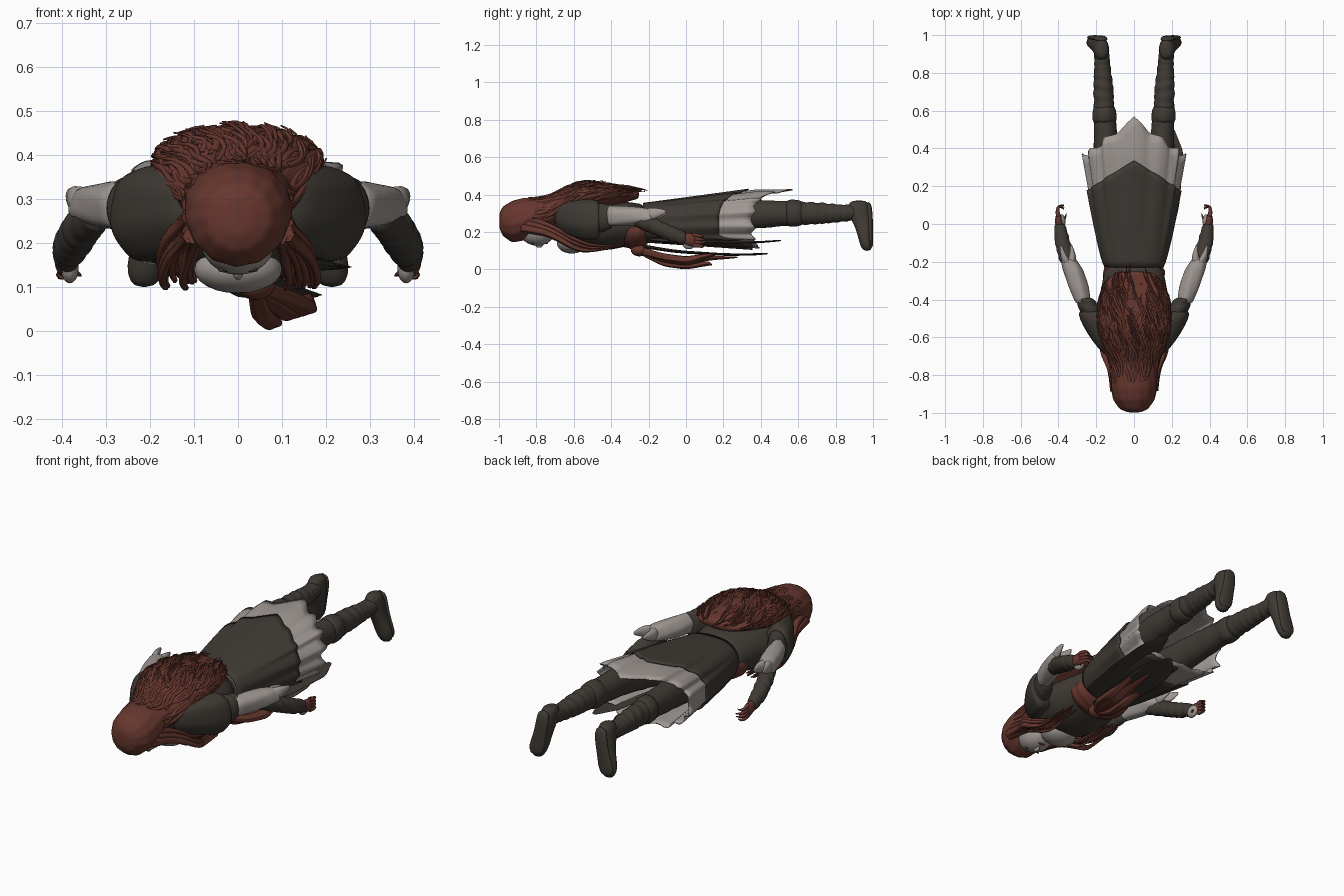
import bpy, bmesh, math, random
from math import sin, cos, pi

if "Cube" in bpy.data.objects:
    bpy.data.objects.remove(bpy.data.objects["Cube"])
random.seed(4)


def material(name, rgb):
    m = bpy.data.materials.new(name)
    m.use_nodes = True
    m.diffuse_color = (*rgb, 1)
    m.node_tree.nodes["Principled BSDF"].inputs["Base Color"].default_value = (*rgb, 1)
    return m


DARK = material("dark cloth", (0.05, 0.042, 0.034))
PALE = material("pale linen", (0.35, 0.315, 0.295))
RED = material("auburn red", (0.135, 0.038, 0.027))
SIDES = (("left", 1), ("right", -1))


def finish(name, bm, mat, sub=1, thick=0):
    bmesh.ops.recalc_face_normals(bm, faces=bm.faces)
    me = bpy.data.meshes.new(name)
    bm.to_mesh(me)
    bm.free()
    me.materials.append(mat)
    ob = bpy.data.objects.new(name, me)
    bpy.context.collection.objects.link(ob)
    for p in me.polygons:
        p.use_smooth = True
    if thick:
        ob.modifiers.new("thickness", "SOLIDIFY").thickness = thick
    if sub:
        ob.modifiers.new("smooth", "SUBSURF").levels = sub
        ob.modifiers["smooth"].render_levels = sub


def grid_faces(bm, rows):
    for a, b in zip(rows, rows[1:]):
        for i in range(len(a)):
            k = (i + 1) % len(a)
            bm.faces.new((a[i], a[k], b[k], b[i]))


def densify(rings, n):
    out = []
    for j in range(n + 1):
        t = j / n * (len(rings) - 1)
        i = min(int(t), len(rings) - 2)
        out.append([p + (q - p) * (t - i) for p, q in zip(rings[i], rings[i + 1])])
    return out


def loft(name, mat, rings, s=1, axis="y", n=16, steps=0, wrinkle=0, lobes=0, fold=0):
    """Rings are (x, y, z, half width, half depth), crossing the given axis."""
    if steps:
        rings = densify(rings, steps)
    bm, rows = bmesh.new(), []
    for j, (x, y, z, ra, rb) in enumerate(rings):
        row = []
        for i in range(n):
            a = 2 * pi * i / n
            k = 1 + wrinkle * cos(j * pi * .75 + 1.5 * sin(a + j * .4)) + fold * cos(lobes * a + j * .4)
            u, v = ra * k * sin(a), rb * k * cos(a)
            co = (x + u, y, z + v) if axis == "y" else (x + u, y + v, z)
            row.append(bm.verts.new((s * co[0], co[1], co[2])))
        rows.append(row)
    grid_faces(bm, rows)
    bm.faces.new(rows[0])
    bm.faces.new(rows[-1])
    finish(name, bm, mat)


def ball(name, mat, loc, size):
    bm = bmesh.new()
    bmesh.ops.create_uvsphere(bm, u_segments=20, v_segments=12, radius=1)
    for v in bm.verts:
        v.co = [c + d * e for c, d, e in zip(loc, v.co, size)]
    finish(name, bm, mat, 0)


def strands(name, mat, paths, radius):
    cu = bpy.data.curves.new(name, "CURVE")
    cu.dimensions = "3D"
    cu.bevel_depth, cu.bevel_resolution, cu.resolution_u = radius, 1, 3
    cu.use_fill_caps = True
    for path in paths:
        sp = cu.splines.new("NURBS")
        sp.points.add(len(path) - 1)
        sp.use_endpoint_u, sp.order_u = True, 3
        for i, (p, co) in enumerate(zip(sp.points, path)):
            p.co = (*co, 1)
            p.radius = 1.1 - 0.9 * i / (len(path) - 1)
    cu.materials.append(mat)
    bpy.context.collection.objects.link(bpy.data.objects.new(name, cu))


def span(y, w, top, low):
    return (0, y, (top + low) / 2, w, (top - low) / 2)


# Torso, neckline and face
loft("bodice", DARK, [span(-.74, .05, .3, .2), span(-.68, .12, .36, .18), span(-.62, .18, .38, .13),
     span(-.5, .2, .38, .1), span(-.4, .19, .37, .1), span(-.3, .165, .36, .13), span(-.19, .155, .35, .14)], n=24)
ball("neckline", PALE, (0, -.61, .14), (.1, .08, .055))
ball("neck", PALE, (0, -.7, .23), (.05, .08, .06))
ball("face", PALE, (0, -.795, .205), (.085, .095, .078))
ball("nose", PALE, (0, -.785, .132), (.012, .022, .016))
for side, s in SIDES:
    ball(side + "_eye", DARK, (s * .032, -.82, .139), (.014, .007, .006))
ball("mouth", RED, (0, -.745, .141), (.022, .006, .005))

# Hair: crown and long mane along the back
HAIR = [span(-.998, .03, .3, .22), span(-.98, .075, .335, .18), span(-.93, .11, .367, .145), span(-.87, .122, .383, .155),
        span(-.8, .122, .385, .2), span(-.73, .125, .395, .21), span(-.65, .165, .435, .25), span(-.55, .19, .468, .29),
        span(-.42, .185, .458, .33), span(-.32, .155, .44, .36), span(-.25, .1, .425, .38)]
loft("hair_mane", RED, HAIR, n=40, steps=30, lobes=13, fold=.025)


def hair_point(y, a, lift):
    for p, q in zip(HAIR, HAIR[1:]):
        if y <= q[1] or q is HAIR[-1]:
            f = (y - p[1]) / (q[1] - p[1])
            r = [u + (v - u) * min(f, 1.3) for u, v in zip(p, q)]
            return (sin(a) * (max(r[3], .1) + lift), y, r[2] + cos(a) * (max(r[4], .01) + lift))


locks = []
for i in range(150):
    a, y, ph = random.uniform(-1.75, 1.75), random.uniform(-.84, -.48), random.uniform(0, 6)
    end = min(y + random.uniform(.2, .36), -.2 - .06 * abs(a))
    locks.append([hair_point(y + (end - y) * k / 8, a + .12 * sin(k * 1.3 + ph), -.006 + .0026 * k * (1 + sin(k + ph)) / 2)
                  for k in range(9)])
strands("hair_strands", RED, locks, .0095)

# Locks falling from the temples in front of the shoulders
front = []
for side, s in SIDES:
    for i in range(16):
        d, e = random.uniform(-.03, .045), random.uniform(-.03, .03)
        front.append([(s * (.1 + d / 4), -.86 + e, .24 + e), (s * (.108 + d / 3), -.77, .225 + e),
                      (s * (.125 + d), -.69, .19 + e), (s * (.14 + d), -.6, .135 + e),
                      (s * (.125 + d), -.5 + e, .105 + e / 2), (s * (.13 + d), -.38 + 2 * e, .12 + e / 2)])
strands("front_locks", RED, front, .016)

# Arms: shoulder cape, under sleeve, linen sleeve, wrapped forearm and hand
for side, s in SIDES:
    loft(side + "_shoulder_cape", DARK, [(.1, -.71, .29, .04, .06), (.135, -.65, .28, .065, .09), (.18, -.57, .27, .075, .105),
         (.212, -.5, .265, .078, .11), (.22, -.465, .265, .076, .105), (.22, -.46, .265, .05, .07)], s, n=24, lobes=6, fold=.03)
    loft(side + "_under_sleeve", DARK, [(.2, -.52, .27, .06, .085), (.235, -.45, .275, .06, .08),
         (.262, -.39, .285, .045, .062)], s, steps=9, wrinkle=.05)
    loft(side + "_linen_sleeve", PALE, [(.265, -.43, .285, .04, .055), (.295, -.33, .285, .055, .055),
         (.325, -.24, .285, .055, .05), (.35, -.18, .28, .04, .045)], s, steps=9, lobes=5, fold=.07)
    for tip, x, z in (("outer", .385, .31), ("inner", .33, .3)):
        loft(f"{side}_{tip}_cuff_point", PALE, [(.34, -.23, .285, .04, .045), (x - .01, -.17, z - .01, .018, .035),
             (x + .005, -.1, z, .004, .008)], s, n=10)
    loft(side + "_forearm", DARK, [(.32, -.28, .265, .035, .035), (.355, -.18, .235, .045, .047),
         (.38, -.09, .195, .042, .045), (.393, .0, .165, .029, .036)], s, steps=18, wrinkle=.1)
    loft(side + "_hand", RED, [(.393, -.02, .165, .024, .03), (.4, .02, .16, .02, .037), (.4, .055, .155, .015, .036)], s, n=12)
    ball(side + "_palm", PALE, (s * .383, .015, .142), (.02, .036, .034))
    fingers = [[(s * .4, .04, z), (s * .408, .075, z - .004), (s * .395, .098, z - .008), (s * .37, .108 - abs(z - .16), z - .012)]
               for z in (.13, .148, .166, .184)]
    fingers.append([(s * .39, .0, .14), (s * .365, .025, .13), (s * .358, .055, .125)])
    strands(side + "_fingers", RED, fingers, .012)


# Skirts: two flared layers with pointed hems
def skirt_layer(name, mat, hem, grow, n=96, m=14):
    bm, rows = bmesh.new(), []
    for j in range(m + 1):
        row = []
        for i in range(n):
            a = 2 * pi * i / n
            y = -.23 + (hem(a) + .23) * j / m
            t = (y + .23) / .6
            flat = min(t, 1)
            k = 1 + .035 * t * cos(14 * a) + .015 * t * sin(23 * a)
            rx = (.15 + .125 * flat ** .75 + grow) * k
            top, low = .35 + .075 * flat + grow, .15 - .035 * flat - grow
            sx = math.copysign(abs(sin(a)) ** .75, sin(a))
            cz = math.copysign(abs(cos(a)) ** .8, cos(a))
            row.append(bm.verts.new((rx * sx, y, (top + low) / 2 + (top - low) / 2 * k * cz)))
        rows.append(row)
    grid_faces(bm, rows)
    finish(name, bm, mat, 0, .006)


def bend(a):
    """Angle away from the spine, and how far out to the side it lies."""
    b = abs((a + pi) % (2 * pi) - pi)
    return b, abs(sin(min(b, pi / 2))) ** .75


def over_hem(a):
    b, out = bend(a)
    return .335 - .16 * out + (min(.18, .35 * max(0, b - 2.1)) if sin(a) > 0 else 0)


def under_hem(a):
    b, out = bend(a)
    zig = .05 * abs(((b * 2.2) % 1) - .5)
    return .545 - .2 * out + zig + .03 * max(0, b - 2.2)


skirt_layer("overskirt", DARK, over_hem, .006)
skirt_layer("underskirt", PALE, under_hem, -.003)

# Hanging front panels
loft("long_front_panel", DARK, [(.02, -.24, .125, .07, .01), (.06, -.05, .095, .09, .008), (.09, .2, .08, .1, .007),
     (.11, .35, .08, .08, .006), (.12, .44, .085, .01, .004)], steps=14, n=24, lobes=7, fold=.12)
loft("side_front_panel", DARK, [(.13, -.2, .16, .04, .012), (.17, .1, .145, .07, .008),
     (.2, .38, .145, .06, .006), (.2, .51, .155, .01, .004)], steps=12, n=20, lobes=6, fold=.1)

# Sash: waist wrap, knot and tails
loft("sash_wrap", RED, [(0, -.34, .21, .15, .09), (0, -.29, .208, .167, .1), (0, -.24, .21, .163, .095), (0, -.2, .215, .14, .08)],
     n=28, steps=10, wrinkle=.03)
ball("sash_knot", RED, (.04, -.25, .105), (.045, .045, .035))
TAILS = (("long", .115, .28, .065, .03), ("short", .075, .14, .025, .024), ("side", .15, .18, .085, .028))
for tag, x, end, z, w in TAILS:
    loft(tag + "_sash_tail", RED, [(.04, -.26, .105, .02, .02), (x - .02, -.12, z * .55 + .02, w, .018),
         (x, .0, z * .5 + .008, w * 1.15, .02), (x, .12, z * .7 + .015, w * .8, .012), (x + .01, end, z, .008, .004)],
         steps=12, n=18, lobes=5, fold=.14)

# Legs, wrapped boots and feet
for side, s in SIDES:
    loft(side + "_trouser", DARK, [(.09, -.15, .25, .07, .08), (.12, .1, .27, .09, .09), (.145, .35, .295, .07, .08),
         (.155, .58, .3, .058, .065)], s, steps=20, wrinkle=.03)
    loft(side + "_boot_cuff", DARK, [(.155, .53, .3, .055, .06), (.156, .545, .3, .068, .077), (.158, .61, .3, .064, .072),
         (.158, .63, .3, .05, .06)], s, lobes=5, fold=.03)
    loft(side + "_boot_shaft", DARK, [(.157, .58, .3, .055, .065), (.162, .72, .3, .054, .058), (.168, .84, .3, .043, .046),
         (.172, .93, .31, .04, .045)], s, steps=22, wrinkle=.09)
    loft(side + "_foot", DARK, [(.17, .925, .37, .025, .035), (.172, .922, .35, .042, .06), (.175, .93, .29, .043, .064),
         (.187, .95, .23, .042, .046), (.203, .958, .17, .05, .038), (.212, .965, .125, .042, .034),
         (.214, .968, .098, .022, .018)], s, axis="z")
    loft(side + "_sole", DARK, [(.172, .975, .365, .034, .015), (.177, .985, .29, .038, .015), (.192, .985, .22, .037, .014),
         (.208, .987, .16, .048, .013), (.214, .988, .11, .034, .012)], s, axis="z")
